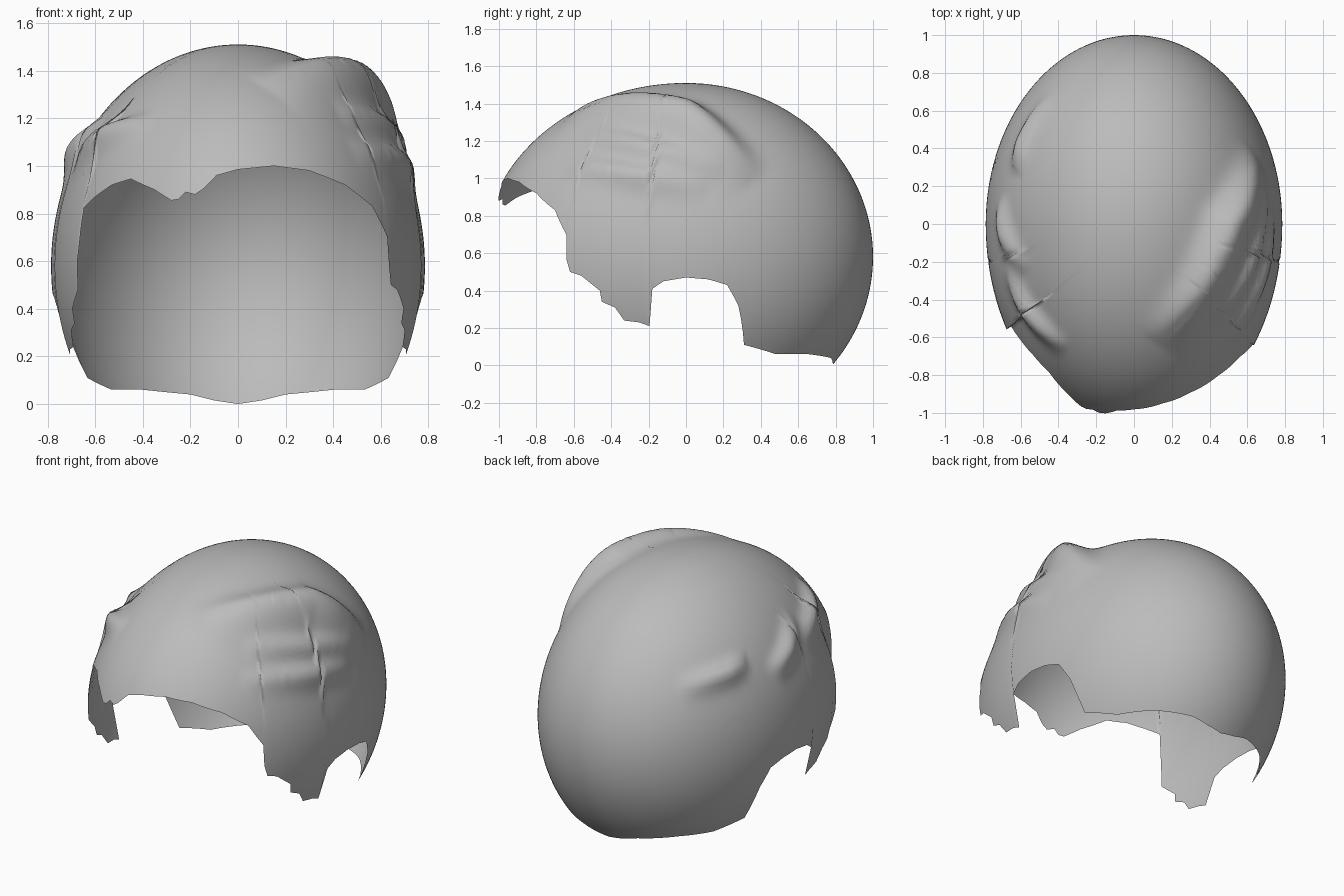
import bpy, bmesh, math
from mathutils import Vector
from mathutils.geometry import intersect_point_line

cube = bpy.data.objects.get("Cube")
if cube:
    bpy.data.objects.remove(cube)

# Overall dome: an ellipsoid slightly longer at the front
RX, BACK, FRONT, RZ, CZ = 0.785, 1.0, 1.09, 0.93, 0.58
ROWS = 56


def depth(y):
    return FRONT if y < 0 else BACK


def elevation(z):
    return math.asin((z - CZ) / RZ)


def dome(t, e):
    s = math.sin(t)
    return Vector((RX * math.cos(e) * math.cos(t), depth(s) * math.cos(e) * s, CZ + RZ * math.sin(e)))


def angle_from_x(x, z):
    return math.acos(max(-1, min(1, x / (RX * math.cos(elevation(z))))))


def angle_from_y(y, z):
    return math.asin(y / (depth(y) * math.cos(elevation(z))))


# Hem line: nape (x, z), side with ear notch and sideburn (y, z), brow (x, z)
nape = [(0, 0), (0.1, 0.015), (0.2, 0.04), (0.4, 0.06), (0.53, 0.06)]
side = [(0.31, 0.11), (0.28, 0.32), (0.22, 0.43), (0.12, 0.46), (0, 0.47), (-0.12, 0.45),
        (-0.18, 0.41), (-0.195, 0.21), (-0.25, 0.23), (-0.33, 0.24), (-0.38, 0.31),
        (-0.45, 0.34), (-0.46, 0.4), (-0.56, 0.48), (-0.62, 0.5), (-0.64, 0.57),
        (-0.64, 0.7), (-0.7, 0.83)]
brow = [(0.45, 0.92), (0.3, 0.98), (0.15, 1.0), (0, 0.985), (-0.09, 0.96), (-0.15, 0.9),
        (-0.18, 0.88), (-0.22, 0.89), (-0.25, 0.86), (-0.28, 0.855), (-0.35, 0.9),
        (-0.45, 0.945), (-0.53, 0.92), (-0.6, 0.87), (-0.65, 0.82), (-0.67, 0.6)]

half = [(angle_from_x(*p), p[1]) for p in nape] + [(angle_from_y(*p), p[1]) for p in side]
hem = half + [(-angle_from_x(*p), p[1]) for p in brow]
hem += [(-math.pi - t, z) for t, z in reversed(half[:-4])]
for i in range(1, len(hem)):
    hem[i] = (min(hem[i][0], hem[i - 1][0] - 0.004), hem[i][1])

columns = []
for (t0, z0), (t1, z1) in zip(hem, hem[1:]):
    n = max(1, math.ceil((t0 - t1) / 0.03))
    columns += [(t0 + (t1 - t0) * k / n, z0 + (z1 - z0) * k / n) for k in range(n)]


# Swept locks: crest path, height, width above the crest, width below it
def on_dome(p):
    q = Vector((p[0] / RX, p[1] / depth(p[1]), (p[2] - CZ) / RZ)).normalized()
    return Vector((q.x * RX, q.y * depth(q.y), CZ + q.z * RZ))


locks = [
    ([(0.65, 0.38, 1.0), (0.57, 0.17, 1.2), (0.47, 0, 1.32), (0.33, -0.32, 1.36), (0.1, -0.62, 1.33)],
     0.12, 0.09, 0.17),
    ([(0.42, -0.56, 1.25), (0.6, -0.2, 1.15), (0.68, 0.2, 1.03)], 0.045, 0.05, 0.08),
    ([(0.48, -0.66, 1.08), (0.67, -0.25, 1.02), (0.73, 0.12, 0.95)], 0.045, 0.05, 0.08),
    ([(-0.42, 0.7, 1.02), (-0.58, 0.42, 1.07), (-0.62, 0.26, 1.1)], 0.05, 0.05, 0.07),
    ([(-0.71, 0.15, 0.98), (-0.67, -0.05, 1.06), (-0.56, -0.25, 1.18)], 0.05, 0.05, 0.08),
    ([(-0.66, -0.2, 1.02), (-0.54, -0.46, 1.12), (-0.36, -0.68, 1.2)], 0.055, 0.05, 0.08),
]
locks = [([on_dome(p) for p in path], h, up, down) for path, h, up, down in locks]


def swell(p):
    total = 0
    for path, height, up, down in locks:
        best = None
        for k, (a, b) in enumerate(zip(path, path[1:])):
            f = max(0, min(1, intersect_point_line(p, a, b)[1]))
            c = a.lerp(b, f)
            d = (p - c).length
            if best is None or d < best[0]:
                best = (d, (k + f) / (len(path) - 1), c)
        d, s, c = best
        width = up if p.z > c.z else down
        total += height * math.sin(math.pi * s) * math.exp(-(d / width) ** 2)
    return total


def surface(t, e):
    p = dome(t, e)
    normal = Vector((p.x / RX ** 2, p.y / depth(p.y) ** 2, (p.z - CZ) / RZ ** 2)).normalized()
    return p + normal * swell(p)


# Hair shell: each column runs from the hem to the crown
bm = bmesh.new()
crown = bm.verts.new(surface(0, math.pi / 2))
grid = []
for t, z in columns:
    e0 = elevation(z)
    grid.append([bm.verts.new(surface(t, e0 + (math.pi / 2 - e0) * j / ROWS)) for j in range(ROWS)])
for i, left in enumerate(grid):
    right = grid[(i + 1) % len(grid)]
    for j in range(ROWS - 1):
        bm.faces.new((right[j], left[j], left[j + 1], right[j + 1]))
    bm.faces.new((right[-1], left[-1], crown))
for f in bm.faces:
    f.smooth = True

mesh = bpy.data.meshes.new("hair_shell")
bm.to_mesh(mesh)
bm.free()
hair = bpy.data.objects.new("hair_shell", mesh)
bpy.context.collection.objects.link(hair)

# Plain grey material
grey = bpy.data.materials.new("plain_grey")
grey.use_nodes = True
colour = (0.5, 0.5, 0.5, 1)
grey.diffuse_color = colour
for node in grey.node_tree.nodes:
    if node.type == "BSDF_PRINCIPLED":
        node.inputs["Base Color"].default_value = colour
mesh.materials.append(grey)
